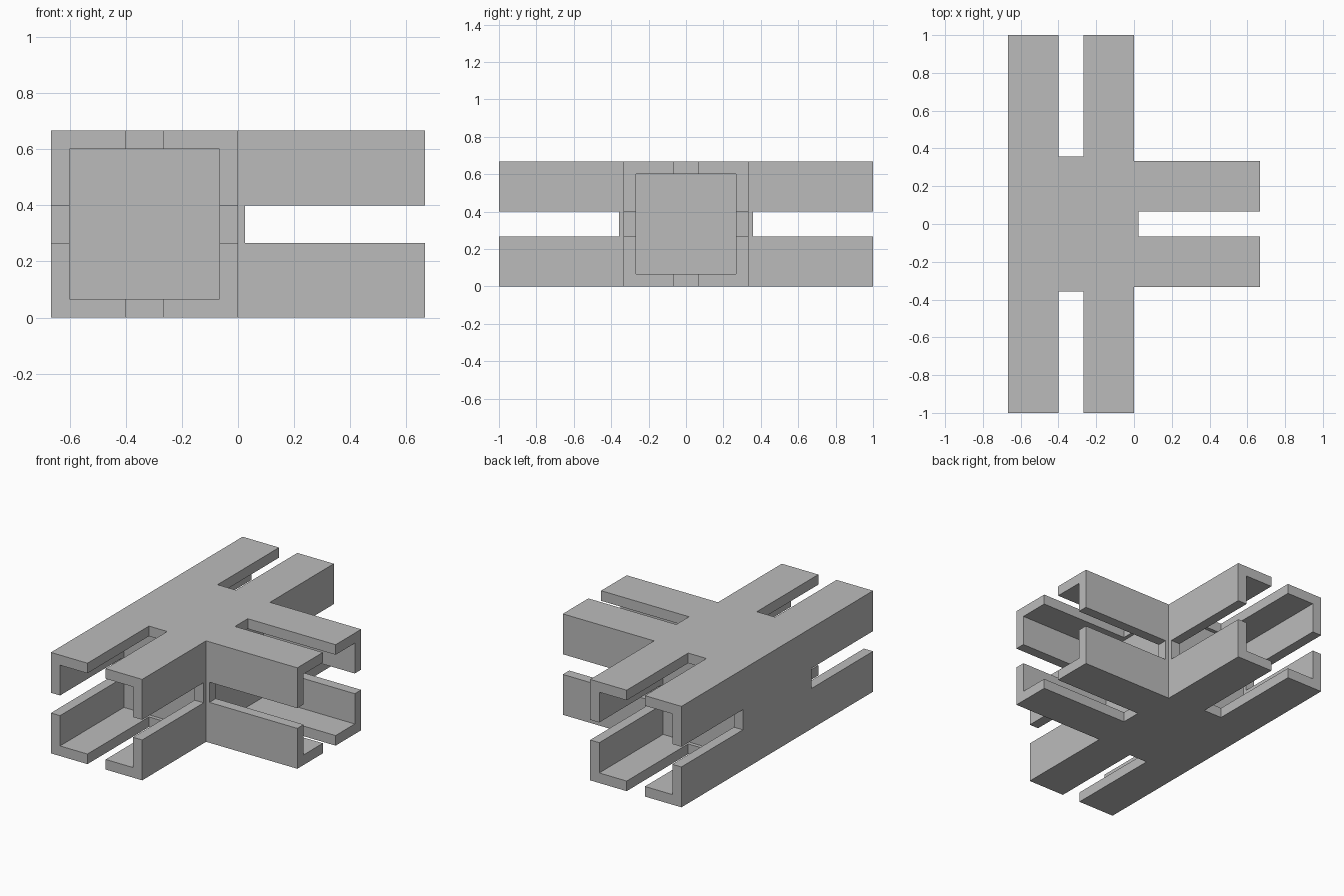
import bpy
import bmesh
from math import radians
from mathutils import Matrix, Vector

cube = bpy.data.objects.get("Cube")
if cube:
    bpy.data.objects.remove(cube, do_unlink=True)

HALF = 1 / 3          # half width of a square tube
WALL = 1 / 15         # tube wall thickness
SLOT = 2 / 15         # slot width
SLOT_START = 0.358    # slot start, from the hub centre
REACH = 1.0           # arm end, from the hub centre
HUB = Vector((-HALF, 0, HALF))

grey = bpy.data.materials.new("mid_grey")
grey.use_nodes = True
grey.diffuse_color = (0.5, 0.5, 0.5, 1)
grey.node_tree.nodes["Principled BSDF"].inputs["Base Color"].default_value = (0.5, 0.5, 0.5, 1)


def make_object(name, bm):
    bmesh.ops.recalc_face_normals(bm, faces=bm.faces)
    mesh = bpy.data.meshes.new(name)
    bm.to_mesh(mesh)
    bm.free()
    mesh.materials.append(grey)
    obj = bpy.data.objects.new(name, mesh)
    bpy.context.collection.objects.link(obj)
    return obj


def arm_cutter(name, start, width, height, angle):
    """Box running outwards from the hub along the arm at the given angle."""
    end = REACH + 0.2
    bm = bmesh.new()
    place = (Matrix.Translation(HUB) @ Matrix.Rotation(radians(angle), 4, "Z")
             @ Matrix.Translation(((start + end) / 2, 0, 0))
             @ Matrix.Diagonal((end - start, width, height, 1)))
    bmesh.ops.create_cube(bm, size=1, matrix=place)
    obj = make_object(name, bm)
    obj.hide_render = True
    return obj


# Solid T-shaped body, extruded from its plan outline
h, r = HALF, REACH
outline = [(-h, -r), (h, -r), (h, -h), (r, -h), (r, h), (h, h), (h, r), (-h, r)]
bm = bmesh.new()
base = bm.faces.new([bm.verts.new((x + HUB.x, y, 0)) for x, y in outline])
top = bmesh.ops.extrude_face_region(bm, geom=[base])["geom"]
bmesh.ops.translate(bm, vec=(0, 0, 2 * h),
                    verts=[v for v in top if isinstance(v, bmesh.types.BMVert)])
body = make_object("tee_connector", bm)

# Hollow each arm and slot all four of its walls
inner = 2 * (HALF - WALL)
across = 2 * HALF + 0.1
cutters = []
for angle in (0, 90, -90):
    cutters += [
        arm_cutter("bore_cutter", HALF, inner, inner, angle),
        arm_cutter("side_slot_cutter", SLOT_START, across, SLOT, angle),
        arm_cutter("top_slot_cutter", SLOT_START, SLOT, across, angle),
    ]

bpy.context.view_layer.objects.active = body
for cutter in cutters:
    mod = body.modifiers.new("cut", "BOOLEAN")
    mod.operation = "DIFFERENCE"
    mod.solver = "EXACT"
    mod.object = cutter
    bpy.ops.object.modifier_apply(modifier=mod.name)
    bpy.data.objects.remove(cutter, do_unlink=True)
